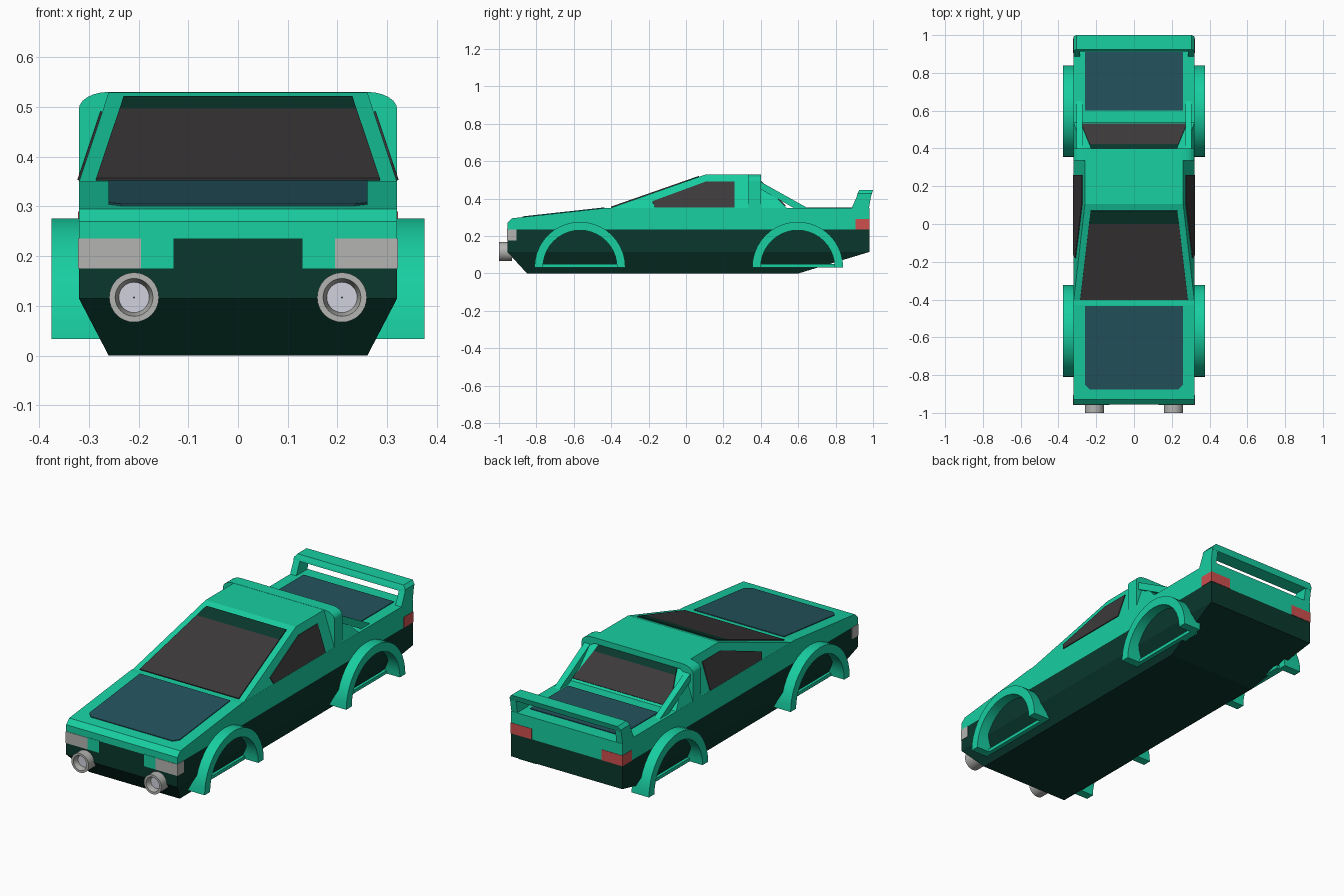
import bpy, bmesh
from math import sin, cos, pi
from mathutils import Vector

if "Cube" in bpy.data.objects:
    bpy.data.objects.remove(bpy.data.objects["Cube"])


def material(name, rgb):
    m = bpy.data.materials.new(name)
    m.diffuse_color = (*[(c / 255) ** 2.2 for c in rgb], 1)
    m.use_nodes = True
    m.node_tree.nodes["Principled BSDF"].inputs["Base Color"].default_value = m.diffuse_color
    return m


GREEN = material("green_paint", (30, 205, 160))
DARK = material("dark_green", (18, 58, 48))
PANEL = material("blue_grey", (40, 84, 94))
GLASS = material("dark_glass", (62, 60, 60))
RED = material("red_lamp", (205, 80, 80))
LAMP = material("lamp_grey", (178, 178, 176))
LENS = material("lamp_lens", (208, 208, 222))


def finish(name, bm, mat, smooth=False):
    bmesh.ops.recalc_face_normals(bm, faces=bm.faces)
    me = bpy.data.meshes.new(name)
    bm.to_mesh(me)
    bm.free()
    me.materials.append(mat)
    ob = bpy.data.objects.new(name, me)
    bpy.context.collection.objects.link(ob)
    if smooth:
        bpy.ops.object.select_all(action='DESELECT')
        ob.select_set(True)
        bpy.context.view_layer.objects.active = ob
        bpy.ops.object.shade_smooth_by_angle(angle=0.6)
    return ob


def sweep(name, pts, shift, mat, smooth=False):
    """Extrude a closed 3D outline along a vector."""
    bm = bmesh.new()
    f = bm.faces.new([bm.verts.new(p) for p in pts])
    r = bmesh.ops.extrude_face_region(bm, geom=[f])
    vs = [v for v in r['geom'] if isinstance(v, bmesh.types.BMVert)]
    bmesh.ops.translate(bm, vec=shift, verts=vs)
    return finish(name, bm, mat, smooth)


def prism_x(name, yz, x0, x1, mat, smooth=False):
    return sweep(name, [(x0, y, z) for y, z in yz], (x1 - x0, 0, 0), mat, smooth)


def plate(name, pts, mat, t=0.004):
    """Thin panel half sunk into the surface it lies on."""
    p = [Vector(q) for q in pts]
    n = (p[1] - p[0]).cross(p[2] - p[0]).normalized() * t
    return sweep(name, [q - n for q in p], n * 2, mat)


def hull(name, pts, mat):
    bm = bmesh.new()
    for p in pts:
        bm.verts.new(p)
    bmesh.ops.convex_hull(bm, input=bm.verts)
    bmesh.ops.dissolve_limit(bm, angle_limit=0.01, verts=bm.verts, edges=bm.edges)
    return finish(name, bm, mat)


def rect(x, y0, y1, z):
    return [(s * x, y, z) for s in (-1, 1) for y in (y0, y1)]


def box(name, x0, x1, y0, y1, z0, z1, mat):
    return prism_x(name, [(y0, z0), (y1, z0), (y1, z1), (y0, z1)], x0, x1, mat)


def lathe(name, profile, cx, cz, mat, n=32):
    """Revolve a closed (radius, y) profile around the y direction."""
    bm = bmesh.new()
    rings = [[bm.verts.new((cx + r * cos(2 * pi * i / n), y, cz + r * sin(2 * pi * i / n)))
              for i in range(n)] for r, y in profile]
    for a, b in zip(rings, rings[1:] + rings[:1]):
        for i in range(n):
            j = (i + 1) % n
            bm.faces.new((a[i], a[j], b[j], b[i]))
    return finish(name, bm, mat, True)


# Lower body with tapered underside
hull("lower_body", rect(.32, -.955, .98, .235) + rect(.32, -.955, .98, .115)
     + rect(.26, -.85, .6, 0), DARK)

# Upper body: nose, sloped hood and flat deck
prism_x("upper_body", [(-.955, .235), (-.955, .27), (-.93, .295), (-.43, .35),
                       (.98, .35), (.98, .235)], -.32, .32, GREEN)

# Hood and rear deck panels
def hood(y):
    return .295 + (y + .93) * .11

plate("hood_panel", [(x, y, hood(y)) for x, y in
      ((-.26, -.435), (-.26, -.85), (-.235, -.875), (.235, -.875), (.26, -.85), (.26, -.435))], PANEL)
plate("rear_deck_panel", [(-.26, .6, .35), (.26, .6, .35), (.26, .91, .35), (-.26, .91, .35)], PANEL)

# Cabin
hull("cabin", rect(.32, -.41, .54, .348) + rect(.26, .105, .36, .529), GREEN)

# Windshield with tinted band
def front(y):
    return .35 + (y + .41) * .18 / .515

def back(y):
    return .35 + (.54 - y)

def window(name, rows, height, mat):
    (w0, y0), (w1, y1) = rows
    plate(name, [(-w0, y0, height(y0)), (w0, y0, height(y0)),
                 (w1, y1, height(y1)), (-w1, y1, height(y1))], mat)

window("windshield", ((.285, -.4), (.238, 0)), front, GLASS)
window("windshield_band", ((.238, 0), (.23, .07)), front, DARK)
window("rear_window", ((.28, .53), (.235, .42)), back, GLASS)
window("rear_window_band", ((.235, .42), (.225, .39)), back, DARK)

# Roll hoop over the back of the cabin
arc = [(.26 + .06 * sin(a * pi / 12), .495 + .035 * cos(a * pi / 12)) for a in range(7)]
half = arc + [(.32, .345), (.27, .345), (.27, .48), (.25, .5)]
loop = half + [(-x, z) for x, z in reversed(half)]
sweep("roll_hoop", [(x, .335, z) for x, z in loop], (0, .065, 0), GREEN)

# Spoiler wing with clipped corners
hull("spoiler_wing", rect(.32, .913, .99, .415) + rect(.32, .917, .993, .427)
     + rect(.305, .925, 1.0, .445), GREEN)

ARCH_Z = .033
for s, side in ((-1, "left"), (1, "right")):
    # Side window
    plate(side + "_side_window", [(s * (.32 - (z - .35) / 3), y, z) for y, z in
          ((-.165, .352), (-.18, .385), (.105, .49), (.26, .49), (.26, .352))], GLASS)
    # Flying buttress
    prism_x(side + "_buttress", [(.39, .495), (.65, .35), (.58, .348), (.39, .455)],
            s * .272, s * .305, GREEN)
    # Spoiler post
    prism_x(side + "_spoiler_post", [(.885, .348), (.917, .42), (.99, .42), (.978, .348)],
            s * .285, s * .32, GREEN)
    # Wheel arches with sill bar
    for end, cy in (("front", -.567), ("rear", .597)):
        n = 20
        ring = [(cy + r * cos(pi * i / n), ARCH_Z + r * sin(pi * i / n))
                for r, steps in ((.243, range(n + 1)), (.198, range(n, -1, -1))) for i in steps]
        prism_x(f"{end}_{side}_wheel_arch", ring, s * .275, s * .375, GREEN, True)
        box(f"{end}_{side}_arch_sill", s * .26, s * .3, cy - .2, cy + .2, ARCH_Z, .05, GREEN)
    # Headlight, its inner surround and tail light
    box(side + "_headlight", s * .195, s * .322, -.957, -.905, .175, .235, LAMP)
    box(side + "_nose_surround", s * .13, s * .195, -.957, -.905, .175, .237, GREEN)
    box(side + "_tail_light", s * .2, s * .322, .905, .982, .235, .29, RED)
    # Round driving lamp
    lathe(side + "_driving_lamp", [(.05, -.93), (.05, -1), (.038, -1), (.03, -.97), (.03, -.93)],
          s * .209, .117, LAMP)
    lathe(side + "_driving_lens", [(.031, -.94), (.031, -.972), (.001, -.972), (.001, -.94)],
          s * .209, .117, LENS)
